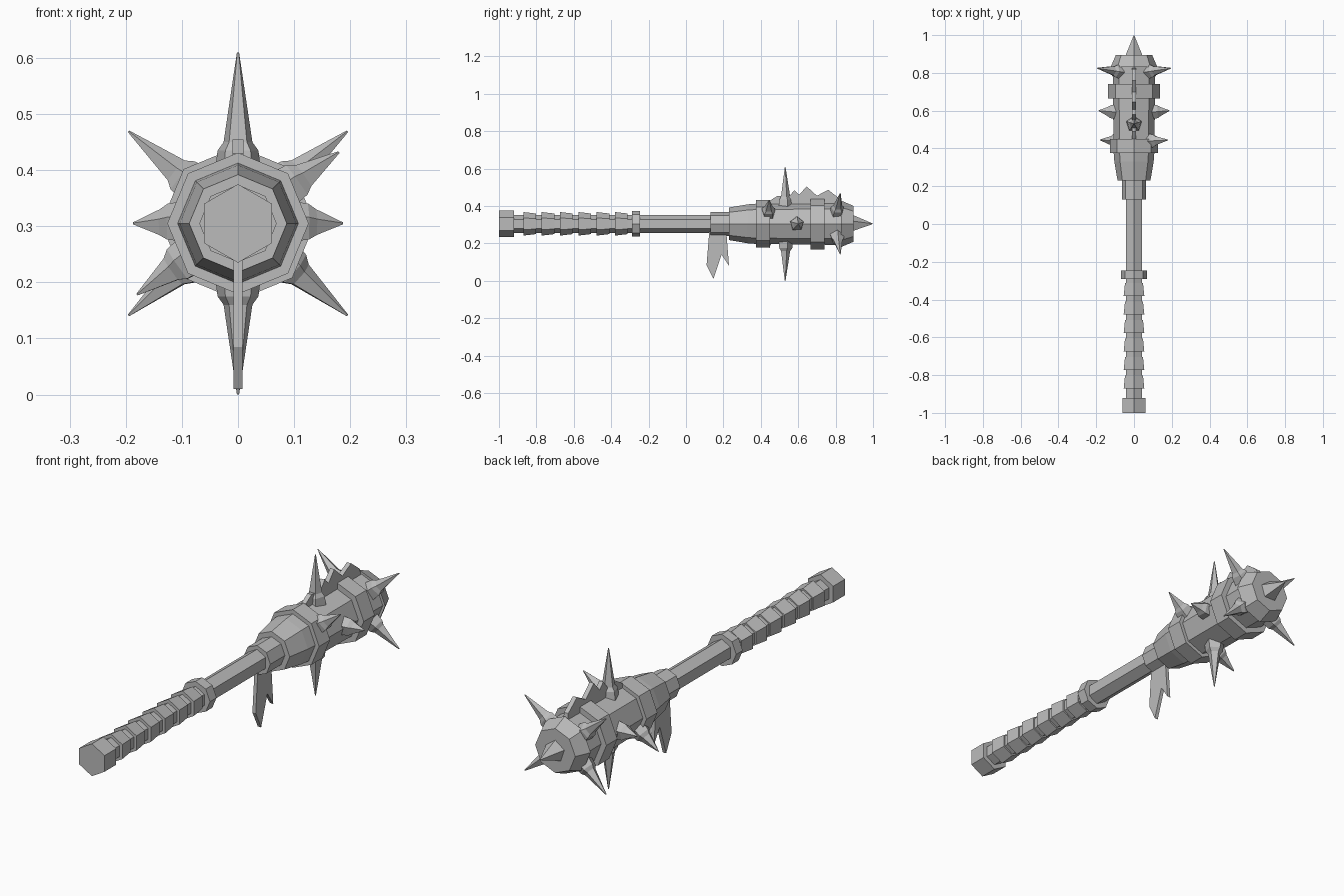
import bpy, bmesh, math
from mathutils import Vector

if "Cube" in bpy.data.objects:
    bpy.data.objects.remove(bpy.data.objects["Cube"])

AXIS = 0.305   # height of the club's long axis

steel = bpy.data.materials.new("grey steel")
steel.diffuse_color = (0.5, 0.5, 0.5, 1)
steel.use_nodes = True
steel.node_tree.nodes["Principled BSDF"].inputs["Base Color"].default_value = steel.diffuse_color


def finish(name, bm):
    bmesh.ops.remove_doubles(bm, verts=bm.verts, dist=1e-5)
    bmesh.ops.recalc_face_normals(bm, faces=bm.faces)
    mesh = bpy.data.meshes.new(name)
    bm.to_mesh(mesh)
    bm.free()
    mesh.materials.append(steel)
    obj = bpy.data.objects.new(name, mesh)
    bpy.context.collection.objects.link(obj)
    return obj


def lathe(name, profile, sides, origin=(0, 0, AXIS), d=(0, 1, 0)):
    """Faceted solid: profile of (distance along d, radius), one corner pointing up."""
    d = Vector(d).normalized()
    up = Vector((0, 1, 0)) if abs(d.z) > 0.99 else Vector((0, 0, 1))
    X = up.cross(d).normalized()
    Y = d.cross(X)
    bm = bmesh.new()
    rings = []
    for t, r in profile:
        ring = []
        for i in range(sides):
            a = math.pi / 2 + i * math.tau / sides
            ring.append(bm.verts.new(Vector(origin) + d * t + (X * math.cos(a) + Y * math.sin(a)) * r))
        rings.append(ring)
    for lo, hi in zip(rings, rings[1:]):
        for i in range(sides):
            j = (i + 1) % sides
            bm.faces.new((lo[i], lo[j], hi[j], hi[i]))
    bm.faces.new(rings[0][::-1])
    bm.faces.new(rings[-1])
    return finish(name, bm)


def plate(name, outline, half):
    """Flat plate in the YZ plane, extruded across x."""
    bm = bmesh.new()
    face = bm.faces.new([bm.verts.new((-half, y, z)) for y, z in outline])
    out = bmesh.ops.extrude_face_region(bm, geom=[face])
    bmesh.ops.translate(bm, vec=(2 * half, 0, 0),
                        verts=[v for v in out["geom"] if isinstance(v, bmesh.types.BMVert)])
    return finish(name, bm)


def spike(name, tip, y_base, start, base):
    """Five-sided spike with a wide foot, leaving the axis at y_base."""
    origin = Vector((0, y_base, AXIS))
    d = Vector(tip) - origin
    n = d.length
    lathe(name, [(start - 0.03, base), (start + 0.02, base * 0.85),
                 (start + 0.035, base * 0.6), (n, 0.002)], 5, origin, d)


# Handle
lathe("pommel", [(-1, 0.07), (-0.92, 0.07)], 6)
lathe("shaft", [(-0.93, 0.048), (0.25, 0.048)], 6)
for k in range(6):
    y = -0.87 + k * 0.098
    lathe("grip_wrap", [(y, 0.063), (y + 0.068, 0.055)], 6)
lathe("grip_collar", [(-0.29, 0.069), (-0.245, 0.069)], 8)
lathe("neck_collar", [(0.13, 0.064), (0.24, 0.064)], 8)

# Head with raised bands and bevelled end
lathe("head", [(0.23, 0.087), (0.33, 0.104), (0.38, 0.108), (0.84, 0.113)], 8)
lathe("rear_band", [(0.375, 0.126), (0.45, 0.126)], 8)
lathe("front_band", [(0.665, 0.137), (0.74, 0.137)], 8)
lathe("end_cap", [(0.83, 0.124), (0.895, 0.096)], 8)

# Spikes
lathe("end_spike", [(0.88, 0.05), (0.895, 0.046), (1.0, 0.001)], 5)
spike("top_spike", (0, 0.53, 0.61), 0.53, 0.11, 0.045)
spike("bottom_spike", (0, 0.53, 0.0), 0.53, 0.11, 0.045)
for s in (-1, 1):
    spike("side_spike", (s * 0.187, 0.6, AXIS), 0.585, 0.105, 0.042)
    for v in (-1, 1):
        spike("corner_spike", (s * 0.195, 0.825, AXIS + v * 0.164), 0.795, 0.11, 0.042)
    # rear pair, placed diagonally opposite
    spike("rear_spike", (s * 0.18, 0.445, AXIS + s * 0.127), 0.435, 0.11, 0.042)

# Jagged crest along the top
plate("crest", [(0.44, 0.39), (0.45, 0.43), (0.49, 0.455), (0.55, 0.45), (0.58, 0.485), (0.605, 0.46),
                (0.645, 0.505), (0.70, 0.455), (0.76, 0.487), (0.82, 0.44), (0.83, 0.39)], 0.01)

# Torn cloth strip hanging from the neck
plate("cloth_strip", [(0.125, 0.27), (0.11, 0.085), (0.147, 0.01), (0.19, 0.14),
                      (0.23, 0.08), (0.215, 0.27)], 0.008)
